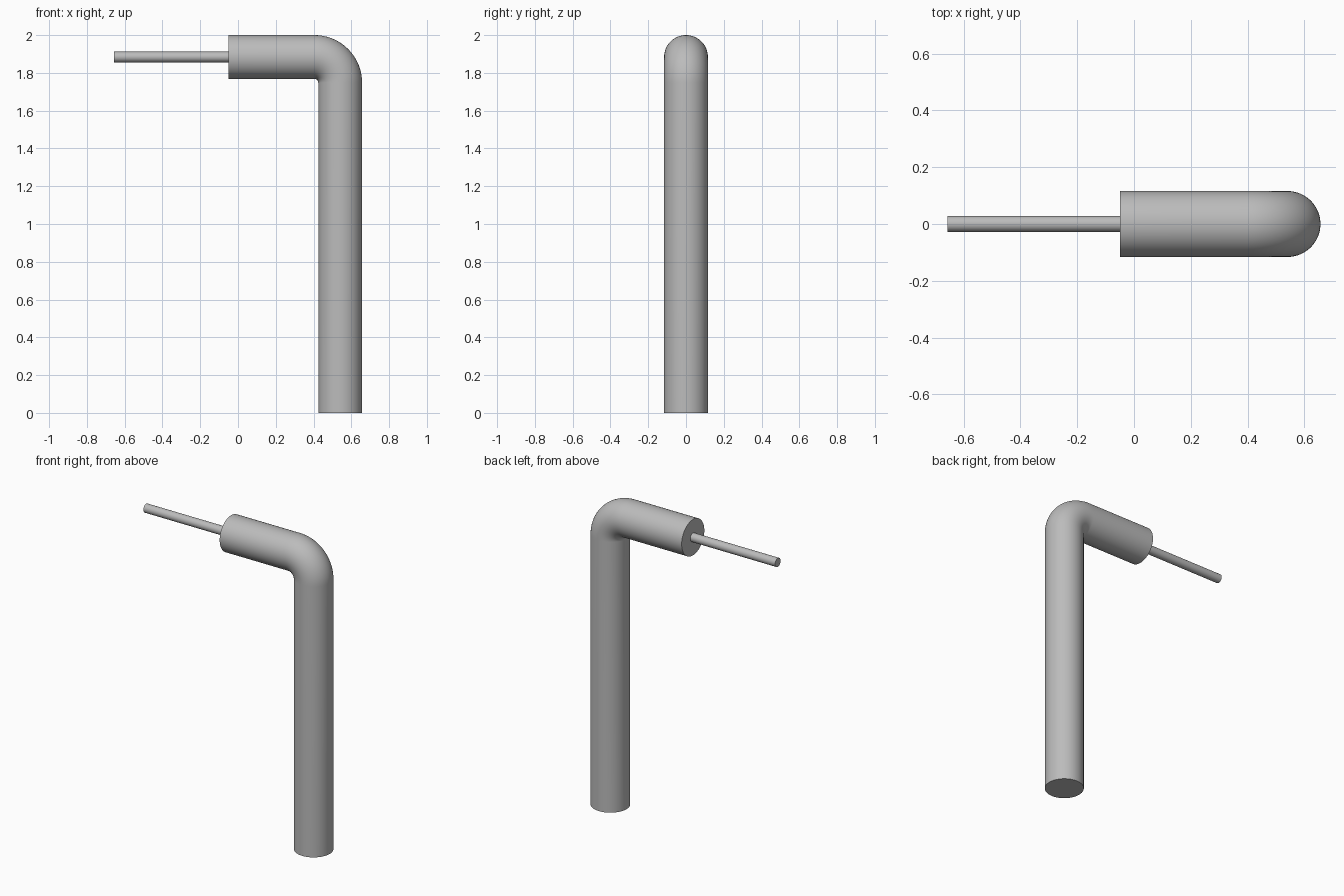
import bpy, bmesh, math
from mathutils import Vector

cube = bpy.data.objects.get("Cube")
if cube:
    bpy.data.objects.remove(cube, do_unlink=True)

grey = bpy.data.materials.new("plain grey")
grey.use_nodes = True
colour = (0.5, 0.5, 0.5, 1)
grey.diffuse_color = colour
grey.node_tree.nodes["Principled BSDF"].inputs["Base Color"].default_value = colour


def sweep(name, path, radius, sides=64):
    """Capped round tube along (point, tangent) pairs in the xz plane."""
    bm = bmesh.new()
    across = Vector((0, 1, 0))
    rings = []
    for point, tangent in path:
        up = tangent.cross(across)
        angles = [math.tau * i / sides for i in range(sides)]
        rings.append([bm.verts.new(point + radius * (across * math.cos(a) + up * math.sin(a)))
                      for a in angles])
    for low, high in zip(rings, rings[1:]):
        for i in range(sides):
            j = (i + 1) % sides
            bm.faces.new((low[i], low[j], high[j], high[i]))
    bm.faces.new(rings[0])
    bm.faces.new(rings[-1])
    bmesh.ops.recalc_face_normals(bm, faces=bm.faces)
    mesh = bpy.data.meshes.new(name)
    bm.to_mesh(mesh)
    bm.free()
    mesh.materials.append(grey)
    obj = bpy.data.objects.new(name, mesh)
    bpy.context.collection.objects.link(obj)
    bpy.ops.object.select_all(action='DESELECT')
    obj.select_set(True)
    bpy.context.view_layer.objects.active = obj
    bpy.ops.object.shade_smooth_by_angle(angle=math.radians(35))
    return obj


# Sizes
tube_radius, rod_radius = 0.116, 0.028
post_x, arm_z = 0.541, 1.884
bend = 0.136
arm_end, rod_end = -0.05, -0.657
left = Vector((-1, 0, 0))

# Bent tube: post, rounded elbow, short arm
centre = Vector((post_x - bend, 0, arm_z - bend))
path = [(Vector((post_x, 0, 0)), Vector((0, 0, 1)))]
steps = 20
for i in range(steps + 1):
    a = math.pi / 2 * i / steps
    path.append((centre + bend * Vector((math.cos(a), 0, math.sin(a))),
                 Vector((-math.sin(a), 0, math.cos(a)))))
path.append((Vector((arm_end, 0, arm_z)), left))
sweep("bent_tube", path, tube_radius)

# Thin rod out of the arm end
sweep("thin_rod", [(Vector((arm_end + 0.02, 0, arm_z)), left),
                   (Vector((rod_end, 0, arm_z)), left)], rod_radius, 32)
